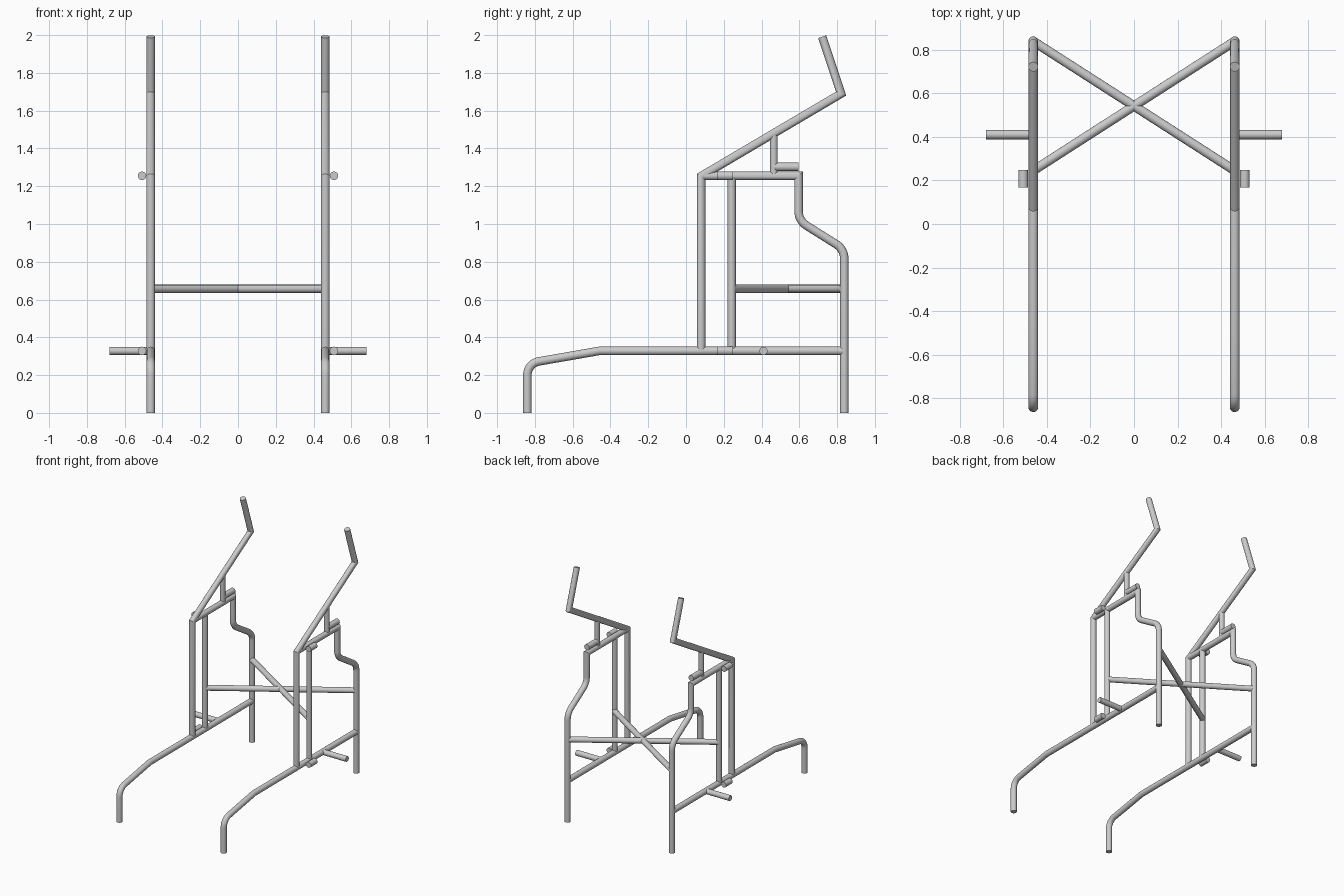
import bpy, bmesh, math
from mathutils import Vector

if "Cube" in bpy.data.objects:
    bpy.data.objects.remove(bpy.data.objects["Cube"])

R = 0.0225      # tube radius
X = 0.462       # side frame offset
SIDES = 24


def fillet(pts, rounds, steps=8):
    """Round chosen corners: rounds maps point index to tangent length."""
    out = []
    for i, p in enumerate(pts):
        if i not in rounds:
            out.append(p)
            continue
        u = (pts[i - 1] - p).normalized()
        v = (pts[i + 1] - p).normalized()
        t = rounds[i]
        half = u.angle(v) / 2
        radius = t * math.tan(half)
        centre = p + (u + v).normalized() * (t / math.cos(half))
        a = p + u * t - centre
        b = p + v * t - centre
        sweep = a.angle(b)
        for k in range(steps + 1):
            f = k / steps
            d = (a * math.sin((1 - f) * sweep) + b * math.sin(f * sweep)) / math.sin(sweep)
            out.append(centre + d.normalized() * radius)
    return out


def tube(name, pts, rounds=None, r=R):
    """Mitred round tube along a path, mirrored to the other side."""
    pts = fillet([Vector(p) for p in pts], rounds or {})
    dirs = [(b - a).normalized() for a, b in zip(pts, pts[1:])]
    side = dirs[0].orthogonal().normalized()
    up = dirs[0].cross(side)
    ring = []
    for k in range(SIDES):
        a = 2 * math.pi * k / SIDES
        ring.append(pts[0] + (side * math.cos(a) + up * math.sin(a)) * r)
    bm = bmesh.new()
    prev = [bm.verts.new(c) for c in ring]
    bm.faces.new(prev)
    for i, d in enumerate(dirs):
        n = d if i == len(dirs) - 1 else (d + dirs[i + 1]).normalized()
        ring = [c + d * ((pts[i + 1] - c).dot(n) / d.dot(n)) for c in ring]
        cur = [bm.verts.new(c) for c in ring]
        for k in range(SIDES):
            j = (k + 1) % SIDES
            bm.faces.new((prev[k], prev[j], cur[j], cur[k]))
        prev = cur
    bm.faces.new(prev)
    bmesh.ops.recalc_face_normals(bm, faces=bm.faces)
    mesh = bpy.data.meshes.new(name)
    bm.to_mesh(mesh)
    bm.free()
    ob = bpy.data.objects.new(name, mesh)
    bpy.context.collection.objects.link(ob)
    bpy.ops.object.select_all(action='DESELECT')
    ob.select_set(True)
    bpy.context.view_layer.objects.active = ob
    bpy.ops.object.shade_smooth_by_angle(angle=math.radians(30))
    ob.modifiers.new("mirror", 'MIRROR').use_mirror_merge = False
    return ob


def side_path(*yz):
    return [(X, y, z) for y, z in yz]


# Front leg bending into the long lower rail
tube("lower_rail", side_path((-0.84, 0), (-0.84, 0.262), (-0.46, 0.328), (0.838, 0.328)), {1: 0.062})

# Rear leg, stepping forward into the flat upper rail
tube("rear_leg", side_path((0.838, 0), (0.838, 0.866), (0.596, 1.018), (0.596, 1.255), (0.08, 1.255)),
     {1: 0.05, 2: 0.05})

# Front upright, sloping arm and raised handle
tube("upright_and_handle", side_path((0.08, 0.328), (0.08, 1.253), (0.821, 1.69), (0.721, 1.992)))

# Second upright beside it
tube("inner_upright", side_path((0.242, 0.328), (0.242, 1.255)), r=0.0215)

# Short post under the arm and the stub behind it
tube("arm_post", side_path((0.465, 1.255), (0.465, 1.478)), r=0.02)
tube("rear_stub", side_path((0.465, 1.302), (0.596, 1.302)))

# Hinge sleeves outside the rails
for label, z in (("lower", 0.328), ("upper", 1.255)):
    tube(label + "_hinge_sleeve", [(0.508, 0.167, z), (0.508, 0.248, z)])

# Outward side peg
tube("side_peg", [(X, 0.41, 0.328), (0.68, 0.41, 0.328)], r=0.0215)

# Folding cross brace, mirrored into an X
tube("cross_brace", [(X, 0.245, 0.657), (-X, 0.838, 0.657)], r=0.0215)
